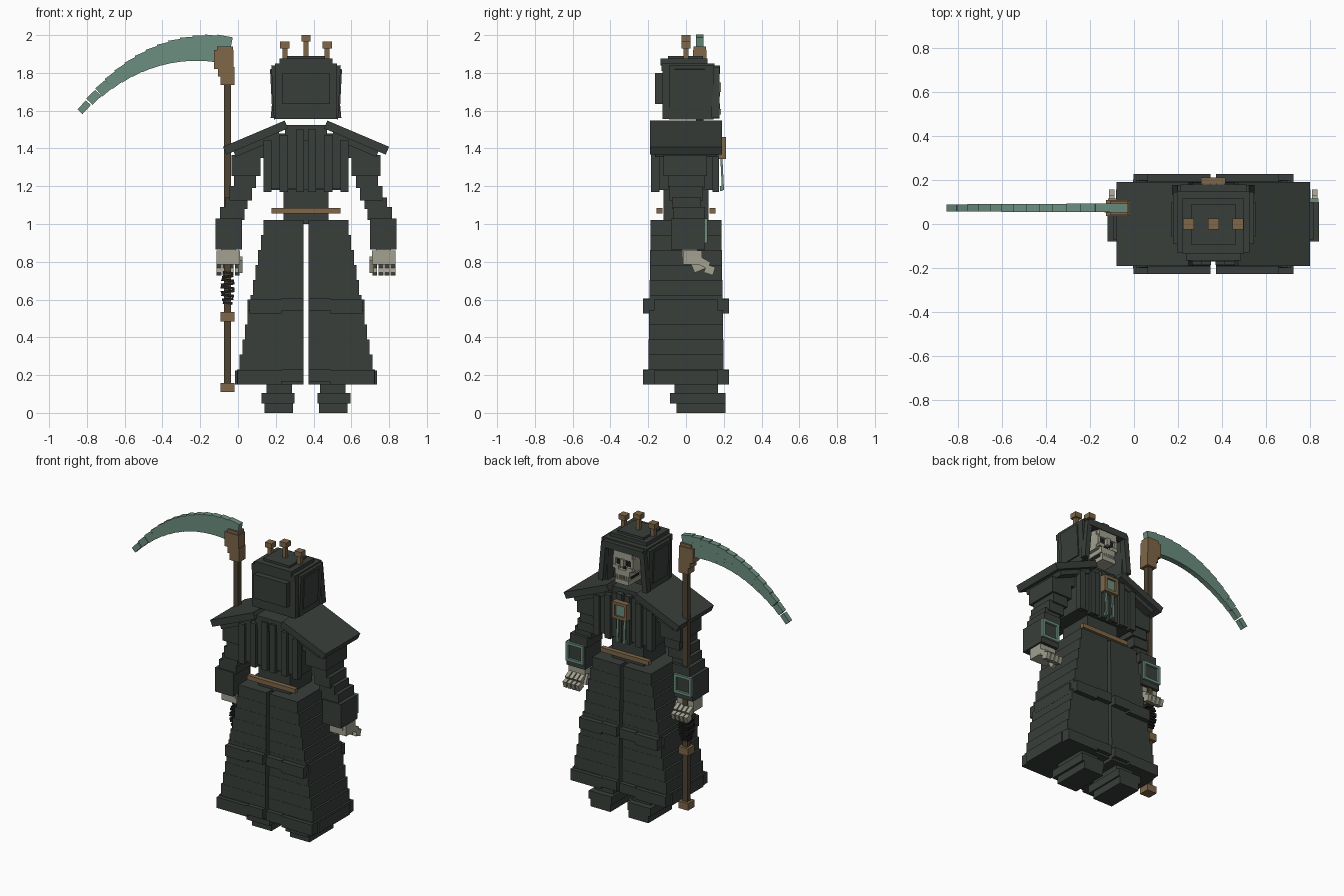
import bpy
import bmesh
import math
from mathutils import Matrix, Vector

default_cube = bpy.data.objects.get("Cube")
if default_cube:
    bpy.data.objects.remove(default_cube, do_unlink=True)


def material(name, red, green, blue):
    mat = bpy.data.materials.new(name)
    mat.use_nodes = True
    color = (red, green, blue, 1)
    mat.diffuse_color = color
    mat.node_tree.nodes["Principled BSDF"].inputs["Base Color"].default_value = color
    return mat


CLOTH = material("dark cloth", .041, .049, .042)
TEAL = material("teal metal", .15, .27, .21)
BRONZE = material("bronze", .21, .135, .066)
WOOD = material("dark wood", .076, .056, .034)
BONE = material("bone", .36, .355, .28)
BLACK = material("black", .012, .012, .012)

BODY_X = .36      # centre line of the figure
POLE_X = -.055    # centre line of the scythe pole


def box(name, mat, x, y, z, tilt_x=0, tilt_y=0, origin=BODY_X):
    """Box from three (low, high) ranges, turned about its own middle."""
    ranges = (x, y, z)
    middle = Vector([(low + high) / 2 for low, high in ranges])
    size = [abs(high - low) for low, high in ranges]
    bm = bmesh.new()
    bmesh.ops.create_cube(bm, size=1)
    turn = Matrix.Rotation(tilt_y, 4, 'Y') @ Matrix.Rotation(tilt_x, 4, 'X')
    bm.transform(turn @ Matrix.Diagonal((*size, 1)))
    mesh = bpy.data.meshes.new(name)
    bm.to_mesh(mesh)
    bm.free()
    mesh.materials.append(mat)
    obj = bpy.data.objects.new(name, mesh)
    obj.location = middle + Vector((origin, 0, 0))
    bpy.context.collection.objects.link(obj)
    return obj


def pair(name, mat, x, y, z, tilt_x=0, tilt_y=0):
    """The same box on the left and, mirrored, on the right of the figure."""
    box("left_" + name, mat, x, y, z, tilt_x, tilt_y)
    box("right_" + name, mat, (-x[1], -x[0]), y, z, tilt_x, -tilt_y)


def wide(half):
    return (-half, half)


def frame(name, mat, x, y, z, bar):
    """Four bars around a rectangle that faces forward."""
    (left, right), (low, high) = x, z
    box(name + "_bottom", mat, x, y, (low, low + bar))
    box(name + "_top", mat, x, y, (high - bar, high))
    box(name + "_side_a", mat, (left, left + bar), y, z)
    box(name + "_side_b", mat, (right - bar, right), y, z)


# Feet
pair("sole", CLOTH, (.07, .22), (-.05, .21), (0, .055))
pair("boot", CLOTH, (.06, .235), (-.085, .21), (.05, .105))
pair("ankle", CLOTH, (.075, .21), (-.06, .17), (.1, .17))

# Split skirt made of overlapping layers
LAYERS = 11
for i in range(LAYERS):
    t = i / (LAYERS - 1)
    top = 1.02 - .079 * i
    depth = .187 + .014 * t
    pair("skirt_layer", CLOTH, (.012, .225 + .14 * t), wide(depth), (top - .08, top))
for name, low, reach in (("skirt_middle_hem", .525, .31), ("skirt_bottom_hem", .15, .375)):
    for face in (-1, 1):
        y = sorted((face * .18, face * .228))
        pair(name + "_inner", CLOTH, (.012, .13), y, (low + .015, low + .08))
        pair(name + "_outer", CLOTH, (.13, reach - .012), y, (low, low + .075))
    pair(name + "_side", CLOTH, (reach - .06, reach), wide(.17), (low, low + .075))

# Waist and belt
box("waist", CLOTH, wide(.12), wide(.12), (1, 1.19))
box("belt_back", BRONZE, wide(.183), (-.155, -.125), (1.055, 1.085))
box("belt_front", BRONZE, wide(.183), (.125, .155), (1.055, 1.085))

# Torso with hanging cloth strips
box("torso", CLOTH, wide(.215), wide(.145), (1.18, 1.48))
STRIPS = 5
for i in range(STRIPS):
    start = .01 + .043 * i
    raised = i % 2
    low = 1.17 + .015 * raised
    high = 1.5 - .014 * i
    depth = .165 + .02 * (1 - raised)
    pair("back_strip", CLOTH, (start, start + .043), (-depth, -.14), (low, high))
    pair("front_strip", CLOTH, (start, start + .043), (.14, depth - .01), (low, high))

# Shoulder cape
box("collar", CLOTH, wide(.11), (-.17, .14), (1.44, 1.525))
SLOPE = math.radians(23)
pair("cape_upper", CLOTH, (.09, .445), wide(.19), (1.435, 1.48), tilt_y=SLOPE)
pair("cape_lower", CLOTH, (.13, .39), wide(.165), (1.405, 1.445), tilt_y=SLOPE)

# Chest amulet with two hanging ribbons
frame("amulet_frame", BRONZE, wide(.055), (.175, .212), (1.345, 1.46), .02)
box("amulet_stone", TEAL, wide(.037), (.17, .2), (1.36, 1.445))
pair("ribbon", TEAL, (.018, .034), (.186, .197), (1.18, 1.35), tilt_x=.05)
pair("ribbon_end", TEAL, (.012, .04), (.18, .193), (1.175, 1.2))

# Arms: (inner x, outer x, back y, front y, low z, high z)
ARM = {
    "shoulder": (.2, .375, -.12, .11, 1.35, 1.43),
    "upper_arm": (.24, .395, -.12, .11, 1.255, 1.365),
    "elbow_top": (.265, .38, -.095, .1, 1.19, 1.26),
    "elbow": (.285, .405, -.09, .09, 1.125, 1.2),
    "elbow_low": (.31, .43, -.075, .08, 1.08, 1.14),
    "forearm": (.325, .455, -.07, .1, 1.02, 1.09),
    "cuff": (.34, .48, -.08, .1, .865, 1.03),
}
for part, (inner, outer, back, front, low, high) in ARM.items():
    pair(part, CLOTH, (inner, outer), (back, front), (low, high))
for side, x in (("left", (.345, .478)), ("right", (-.478, -.345))):
    frame(side + "_bracer", TEAL, x, (.1, .115), (.9, 1.03), .018)

# Bony hands
pair("wrist", BONE, (.37, .45), (-.02, .06), (.82, .875))
pair("palm", BONE, (.35, .475), (-.015, .085), (.785, .86))
for i in range(4):
    start = .352 + .032 * i
    finger = (start, start + .025)
    pair("knuckle", BONE, finger, (.06, .125), (.775, .815), tilt_x=-.5)
    pair("fingertip", BONE, finger, (.1, .15), (.735, .78), tilt_x=-.3)
pair("thumb", BONE, (.335, .36), (.03, .09), (.75, .82), tilt_x=.4)

# Hood, hollow and open at the front
TAPER = .05
box("hood_back", CLOTH, wide(.165), (-.125, -.075), (1.555, 1.84))
box("hood_back_pad", CLOTH, wide(.125), (-.165, -.11), (1.635, 1.8))
pair("hood_wall", CLOTH, (.142, .177), (-.09, .145), (1.555, 1.84), tilt_y=TAPER)
pair("hood_rim", CLOTH, (.14, .175), (.135, .178), (1.56, 1.83), tilt_y=-.09)
pair("hood_fold", CLOTH, (.155, .185), (-.06, .1), (1.6, 1.82), tilt_y=TAPER)
box("hood_roof", CLOTH, wide(.165), (-.13, .15), (1.81, 1.85))
box("hood_brow", CLOTH, wide(.15), (.13, .18), (1.795, 1.84))
box("hood_cap", CLOTH, wide(.14), (-.135, .115), (1.84, 1.875))
box("hood_crest", CLOTH, wide(.1), (-.095, .09), (1.87, 1.89))
box("hood_floor", CLOTH, wide(.14), (-.09, .08), (1.555, 1.58))

# Skull
box("skull", BONE, wide(.078), (0, .155), (1.665, 1.8))
box("forehead", BONE, wide(.07), (.15, .175), (1.745, 1.795))
box("upper_jaw", BONE, wide(.055), (.05, .178), (1.635, 1.675))
box("chin", BONE, wide(.052), (.05, .185), (1.58, 1.61))
box("mouth_shadow", BLACK, wide(.045), (.06, .165), (1.605, 1.64))
pair("eye_socket", BLACK, (.016, .056), (.152, .16), (1.7, 1.745))
pair("cheekbone", BONE, (.03, .075), (.15, .18), (1.675, 1.7))
pair("temple", BONE, (.058, .078), (.15, .172), (1.69, 1.76))
box("nose_bridge", BONE, wide(.014), (.15, .185), (1.7, 1.75))
box("nose_hole", BLACK, wide(.012), (.152, .16), (1.672, 1.7))
for i in range(3):
    start = .004 + .016 * i
    pair("tooth", BONE, (start, start + .011), (.16, .18), (1.608, 1.637))

# Crown pegs
for name, x, lift in (("left", .112, 0), ("middle", 0, .035), ("right", -.112, 0)):
    stem = (x - .013, x + .013)
    knob = (x - .025, x + .025)
    box(name + "_crown_stem", BRONZE, stem, wide(.013), (1.865, 1.935 + lift))
    box(name + "_crown_knob", BRONZE, knob, wide(.025), (1.93 + lift, 1.965 + lift))


# Scythe handle
def scythe(name, mat, x, half_depth, z, turn=0):
    y = (.073 - half_depth, .073 + half_depth)
    box(name, mat, x, y, z, tilt_y=turn, origin=POLE_X)


scythe("scythe_pole", WOOD, wide(.019), .019, (.13, 1.8))
for name, low, high in (("pommel", .11, .158), ("pole_ring", .485, .535), ("neck_ring", 1.735, 1.785)):
    scythe("scythe_" + name, BRONZE, wide(.037), .036, (low, high))
for i in range(9):
    height = .575 + .02 * i
    bulge = .023 + .014 * math.sin(math.pi * (i + .5) / 9)
    scythe("grip_wrap", BLACK, wide(bulge), bulge, (height, height + .014), .12 * (-1) ** i)
scythe("blade_socket_low", BRONZE, (-.05, .037), .036, (1.78, 1.83))
scythe("blade_socket", BRONZE, (-.073, .032), .036, (1.82, 1.92))
scythe("blade_socket_top", BRONZE, (-.055, .028), .032, (1.915, 1.94))

# Curved scythe blade of overlapping segments
BLADE_START = Vector((.005, 1.92))
BLADE_BEND = Vector((-.4325, 1.991))
BLADE_TIP = Vector((-.785, 1.59))
SEGMENTS = 14
for i in range(SEGMENTS):
    t = (i + .5) / SEGMENTS
    spot = BLADE_START * (1 - t) ** 2 + BLADE_BEND * 2 * t * (1 - t) + BLADE_TIP * t * t
    way = (BLADE_BEND - BLADE_START) * (1 - t) + (BLADE_TIP - BLADE_BEND) * t
    angle = math.atan2(way.y, -way.x) + .06 * (1 - t)
    length = .041 - .009 * t
    half = (.146 - .115 * t ** 1.3) / 2
    scythe("blade_segment", TEAL, (spot.x - length, spot.x + length), .02 - .004 * t,
           (spot.y - half, spot.y + half), angle)
